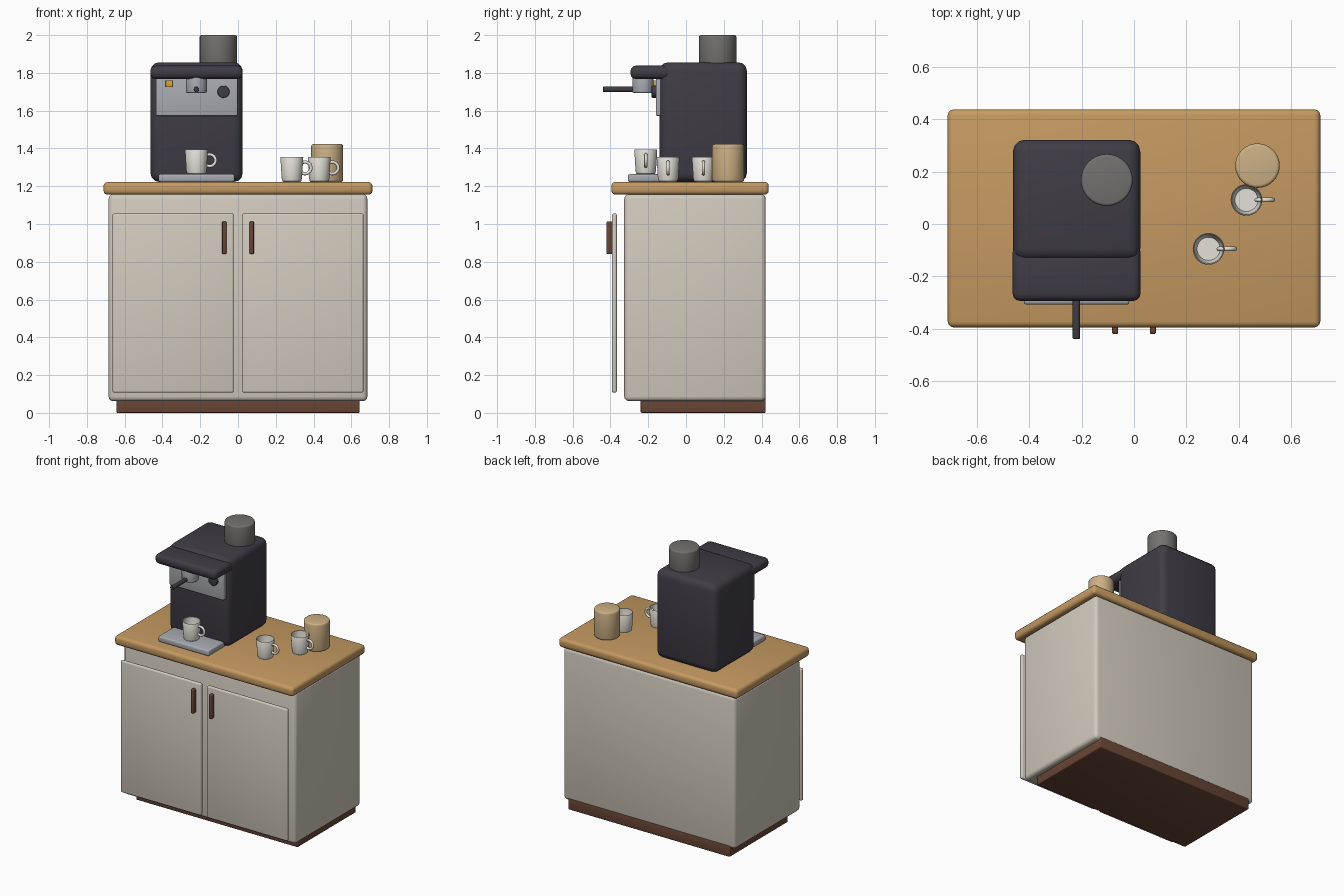
import bpy, bmesh, math
from mathutils import Matrix, Vector

if "Cube" in bpy.data.objects:
    bpy.data.objects.remove(bpy.data.objects["Cube"])


def material(name, rgb):
    m = bpy.data.materials.new(name)
    m.diffuse_color = (*rgb, 1)
    m.use_nodes = True
    m.node_tree.nodes["Principled BSDF"].inputs["Base Color"].default_value = m.diffuse_color
    return m


CREAM = material("cream_paint", (0.64, 0.59, 0.51))
WOOD = material("oak", (0.56, 0.32, 0.12))
BROWN = material("dark_wood", (0.14, 0.06, 0.035))
DARK = material("charcoal", (0.05, 0.045, 0.06))
STEEL = material("steel", (0.40, 0.41, 0.45))
SMOKE = material("smoky_plastic", (0.17, 0.165, 0.16))
CERAMIC = material("ceramic", (0.78, 0.75, 0.69))
TAN = material("tan", (0.60, 0.43, 0.23))
AMBER = material("amber", (0.75, 0.36, 0.03))


def finish(name, bm, mat):
    bmesh.ops.recalc_face_normals(bm, faces=bm.faces)
    me = bpy.data.meshes.new(name)
    bm.to_mesh(me)
    bm.free()
    ob = bpy.data.objects.new(name, me)
    bpy.context.collection.objects.link(ob)
    me.materials.append(mat)
    bpy.ops.object.select_all(action='DESELECT')
    ob.select_set(True)
    bpy.context.view_layer.objects.active = ob
    bpy.ops.object.shade_smooth_by_angle(angle=math.radians(40))
    return ob


def box(name, x, y, z, mat, bevel=0.01):
    """Rounded box from (min, max) ranges."""
    bm = bmesh.new()
    bmesh.ops.create_cube(bm, size=1)
    for v in bm.verts:
        v.co = Vector([r[0] if c < 0 else r[1] for c, r in zip(v.co, (x, y, z))])
    bmesh.ops.bevel(bm, geom=bm.edges[:], offset=bevel, segments=3,
                    profile=0.5, affect='EDGES')
    return finish(name, bm, mat)


def cylinder(name, centre, r, depth, mat, bevel=0.004, along_y=False):
    """Cylinder with rounded rims."""
    bm = bmesh.new()
    bmesh.ops.create_cone(bm, cap_ends=True, segments=32, radius1=r, radius2=r, depth=depth)
    rims = [e for e in bm.edges if abs(e.verts[0].co.z - e.verts[1].co.z) < 1e-5]
    bmesh.ops.bevel(bm, geom=rims, offset=bevel, segments=3, profile=0.5, affect='EDGES')
    rot = Matrix.Rotation(math.pi / 2, 4, 'X') if along_y else Matrix()
    bmesh.ops.transform(bm, matrix=Matrix.Translation(centre) @ rot, verts=bm.verts)
    return finish(name, bm, mat)


def sweep(bm, rings, closed):
    pairs = list(zip(rings, rings[1:])) + ([(rings[-1], rings[0])] if closed else [])
    for a, b in pairs:
        n = len(a)
        for i in range(n):
            bm.faces.new((a[i], a[(i + 1) % n], b[(i + 1) % n], b[i]))


def cup(name, x, y, z):
    """Lathed hollow cup with a ring handle on +x."""
    n = 32
    profile = [(0.044, 0), (0.050, 0.004), (0.054, 0.02), (0.0605, 0.128), (0.059, 0.131),
               (0.056, 0.129), (0.050, 0.03), (0.044, 0.014)]
    bm = bmesh.new()
    rings = [[bm.verts.new((r * math.cos(math.tau * i / n), r * math.sin(math.tau * i / n), h))
              for i in range(n)] for r, h in profile]
    sweep(bm, rings, False)
    bm.faces.new(rings[0])
    bm.faces.new(rings[-1])
    # handle
    big, small, k = 0.031, 0.0085, 12
    ring = []
    for i in range(n):
        a = math.tau * i / n
        row = []
        for j in range(k):
            b = math.tau * j / k
            d = big + small * math.cos(b)
            row.append(bm.verts.new((0.070 + d * math.cos(a), small * math.sin(b),
                                     0.074 + d * math.sin(a))))
        ring.append(row)
    sweep(bm, ring, True)
    bmesh.ops.translate(bm, vec=(x, y, z), verts=bm.verts)
    return finish(name, bm, CERAMIC)


# Cabinet
box("toe_kick", (-0.643, 0.643), (-0.24, 0.422), (0, 0.08), BROWN, 0.006)
box("cabinet_body", (-0.685, 0.685), (-0.327, 0.422), (0.062, 1.158), CREAM, 0.025)
box("countertop", (-0.712, 0.712), (-0.395, 0.438), (1.155, 1.223), WOOD, 0.022)
for side, s in (("left", -1), ("right", 1)):
    box(side + "_door", sorted((s * 0.023, s * 0.664)), (-0.392, -0.366), (0.107, 1.056),
        CREAM, 0.010)
    box(side + "_door_handle", sorted((s * 0.061, s * 0.084)), (-0.421, -0.388),
        (0.840, 1.014), BROWN, 0.007)

# Coffee machine
box("machine_body", (-0.463, 0.024), (-0.139, 0.322), (1.223, 1.856), DARK, 0.045)
box("machine_visor", (-0.464, 0.025), (-0.294, -0.08), (1.768, 1.838), DARK, 0.028)
box("control_panel", (-0.435, -0.003), (-0.160, -0.13), (1.573, 1.785), STEEL, 0.006)
box("drip_tray", (-0.421, -0.018), (-0.308, -0.12), (1.223, 1.264), STEEL, 0.010)
cylinder("group_head", (-0.22, -0.228, 1.738), 0.056, 0.088, STEEL, 0.008)
cylinder("portafilter_handle", (-0.22, -0.345, 1.713), 0.0145, 0.188, DARK, 0.004, True)
cylinder("steam_knob", (-0.077, -0.168, 1.700), 0.032, 0.028, DARK, 0.005, True)
box("power_button", (-0.383, -0.347), (-0.172, -0.155), (1.724, 1.760), AMBER, 0.003)
cylinder("bean_hopper", (-0.104, 0.168, 1.922), 0.099, 0.156, SMOKE, 0.010)

# Items on the counter
cup("cup_on_tray", -0.22, -0.213, 1.263)
cup("cup_front", 0.285, -0.095, 1.223)
cup("cup_back", 0.43, 0.092, 1.223)
cylinder("canister", (0.472, 0.223, 1.323), 0.085, 0.200, TAN, 0.012)
